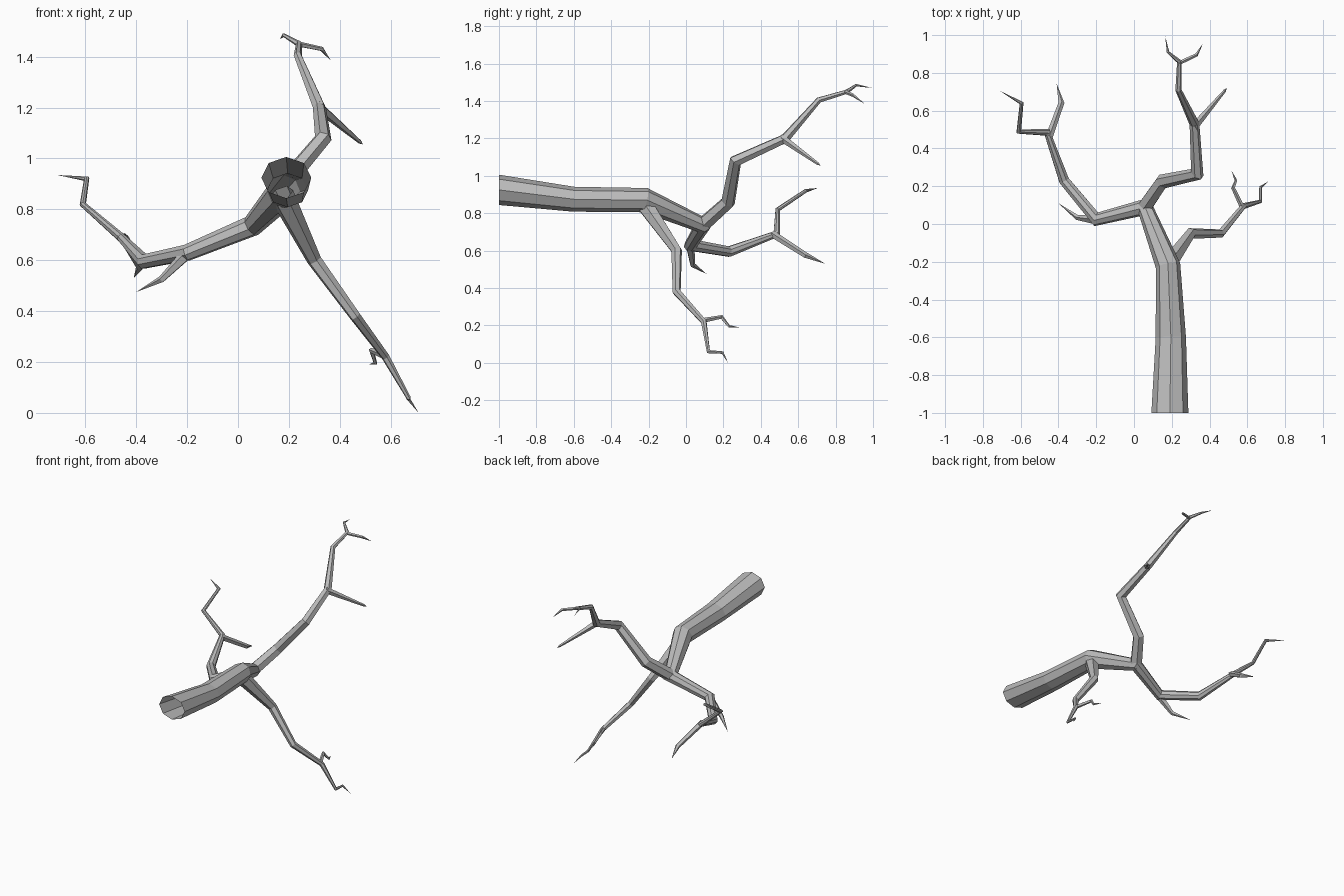
import bpy
import bmesh
import math
from mathutils import Vector

cube = bpy.data.objects.get("Cube")
if cube:
    bpy.data.objects.remove(cube, do_unlink=True)

bark = bpy.data.materials.new("grey bark")
bark.use_nodes = True
colour = (0.5, 0.5, 0.5, 1)
bark.diffuse_color = colour
bsdf = bark.node_tree.nodes["Principled BSDF"]
bsdf.inputs["Base Color"].default_value = colour
bsdf.inputs["Roughness"].default_value = 0.9


def limb(name, path, sides, start_normal=None):
    """Faceted tapering tube with mitred bends. Path points are x, y, z, radius
    and an optional vertical squash; a zero radius ends in a point."""
    pts = [Vector(p[:3]) for p in path]
    dirs = [(b - a).normalized() for a, b in zip(pts, pts[1:])]
    bm = bmesh.new()
    t = dirs[0]
    up = Vector((0, 0, 1))
    up = (up - t * up.dot(t)).normalized()
    rings = []
    for i, p in enumerate(path):
        t_in = dirs[max(i - 1, 0)]
        t_out = dirs[min(i, len(dirs) - 1)]
        normal = t_in + t_out
        if i == 0 and start_normal:
            normal = Vector(start_normal)
        if p[3] == 0:
            rings.append([bm.verts.new(pts[i])])
            continue
        squash = p[4] if len(p) > 4 else 1
        side = t_in.cross(up)
        ring = []
        for k in range(sides):
            a = math.tau * k / sides
            v = (up * math.cos(a) * squash + side * math.sin(a)) * p[3]
            v -= t_in * (v.dot(normal) / t_in.dot(normal))
            ring.append(bm.verts.new(pts[i] + v))
        rings.append(ring)
        up = t_in.rotation_difference(t_out) @ up
    for a, b in zip(rings, rings[1:]):
        for k in range(sides):
            n = (k + 1) % sides
            if len(b) == 1:
                bm.faces.new((a[k], a[n], b[0]))
            else:
                bm.faces.new((a[k], a[n], b[n], b[k]))
    bmesh.ops.recalc_face_normals(bm, faces=bm.faces)
    mesh = bpy.data.meshes.new(name)
    bm.to_mesh(mesh)
    bm.free()
    mesh.materials.append(bark)
    obj = bpy.data.objects.new(name, mesh)
    bpy.context.collection.objects.link(obj)


# Hollow-ended trunk that bends into the right bough
limb("trunk_and_right_bough", [
    (.19, -1, .925, .098, .82), (.195, -.6, .875, .08, .83),
    (.18, -.22, .87, .065), (.055, .09, .735, .042),
    (-.2, .025, .63, .033), (-.37, .23, .595, .029),
    (-.46, .485, .69, .018), (-.61, .49, .82, .012),
    (-.595, .64, .92, .01), (-.71, .705, .935, 0)], 8, (0, 1, 0))
limb("right_bough_inner_twig", [
    (-.45, .46, .69, .02), (-.385, .64, .575, .016), (-.41, .745, .53, 0)], 5)
limb("right_bough_low_twig", [
    (-.19, .02, .635, .026), (-.3, .035, .525, .014), (-.4, .11, .475, 0)], 5)

# Upper bough
limb("upper_bough", [
    (.05, .08, .73, .042), (.15, .225, .86, .038), (.335, .265, 1.08, .032),
    (.32, .53, 1.2, .026), (.235, .71, 1.405, .016), (.24, .86, 1.45, .012),
    (.18, .91, 1.485, .007), (.165, .995, 1.47, 0)], 6)
limb("upper_bough_side_twig", [
    (.315, .51, 1.205, .022), (.48, .705, 1.065, .008), (.49, .72, 1.055, 0)], 5)
limb("upper_bough_end_twig", [
    (.235, .85, 1.45, .011), (.33, .895, 1.43, .009), (.365, .955, 1.385, 0)], 5)

# Lower bough
limb("lower_bough", [
    (.17, -.23, .86, .05), (.3, -.05, .6, .029), (.46, -.05, .38, .022),
    (.58, .095, .22, .016), (.67, .12, .06, .009), (.67, .195, .055, .007),
    (.71, .225, 0, 0)], 6)
limb("lower_bough_twig", [
    (.575, .085, .225, .014), (.525, .19, .245, .01),
    (.54, .23, .195, .007), (.515, .285, .19, 0)], 5)
